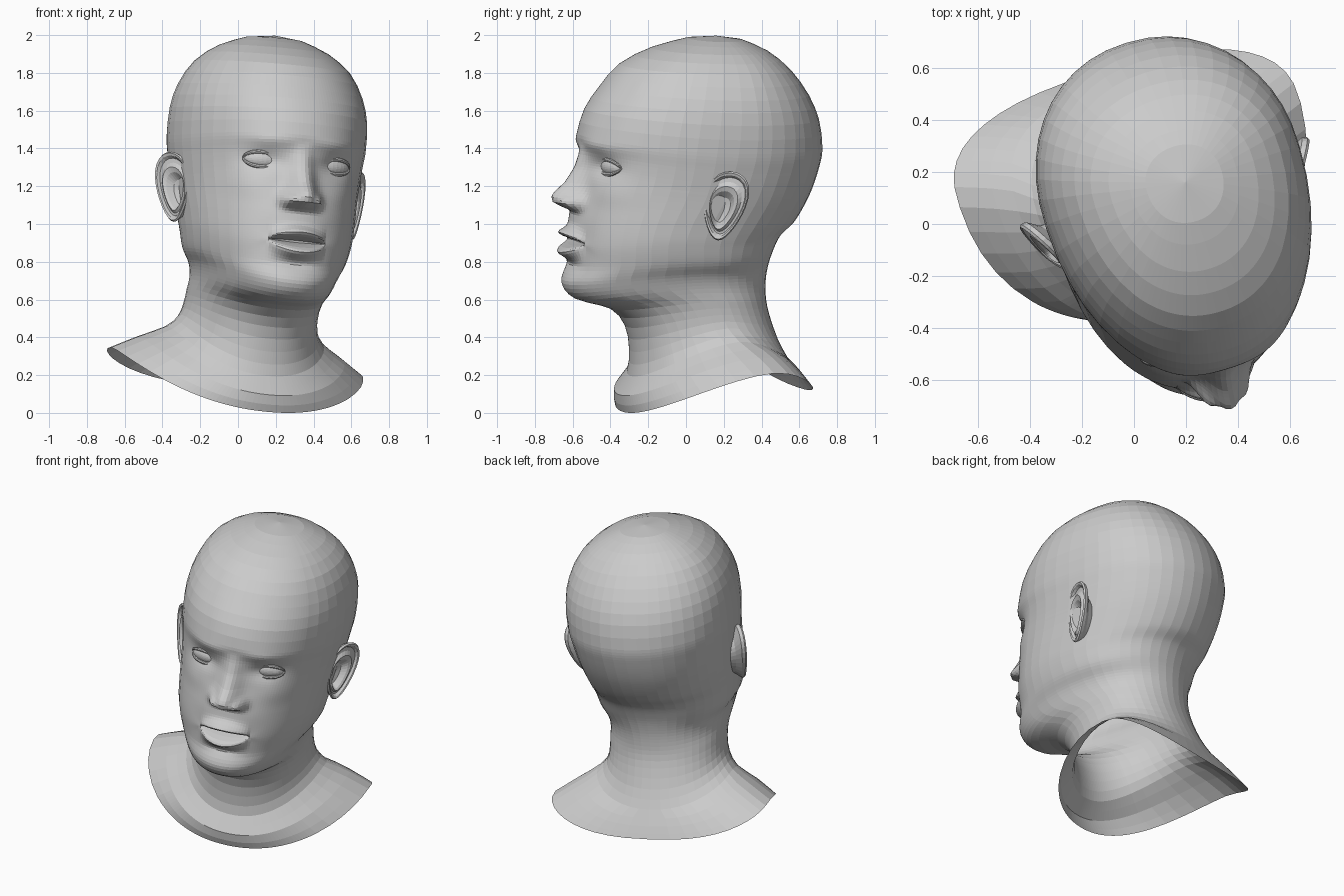
import bpy, bmesh, math
from mathutils import Matrix, Vector

if "Cube" in bpy.data.objects:
    bpy.data.objects.remove(bpy.data.objects["Cube"])

# The whole bust is symmetric, then turned and tilted as one
POSE = (Matrix.Translation((0.026, 0.04, 0.007)) @ Matrix.Rotation(math.radians(17), 4, 'Z')
        @ Matrix.Rotation(math.radians(5.7), 4, 'Y'))


def make_object(name, bm, local=Matrix()):
    bmesh.ops.recalc_face_normals(bm, faces=bm.faces)
    mesh = bpy.data.meshes.new(name)
    bm.to_mesh(mesh)
    bm.free()
    ob = bpy.data.objects.new(name, mesh)
    bpy.context.collection.objects.link(ob)
    ob.matrix_world = POSE @ local
    return ob


def skin(bm, loops):
    rows = [[bm.verts.new(p) for p in loop] for loop in loops]
    n = len(rows[0])
    for a, b in zip(rows, rows[1:]):
        for i in range(n):
            j = (i + 1) % n
            bm.faces.new((a[i], a[j], b[j], b[i]))
    return rows


def cap(bm, row, point):
    tip = bm.verts.new(point)
    for i in range(len(row)):
        bm.faces.new((row[i], row[(i + 1) % len(row)], tip))


def bump(dx, dz, sx, sz):
    return math.exp(-(dx / sx) ** 2 - (dz / sz) ** 2)


def lerp_table(table, z):
    for (z0, h0), (z1, h1) in zip(table, table[1:]):
        if z0 >= z >= z1:
            return h0 + (h1 - h0) * (z0 - z) / (z0 - z1)
    return 0.0


# Head, neck and shoulder sections: front y,z / half width, its y,z / back y,z
RINGS = [
    (-.09, 1.985, .15, .07, 1.98, .21, 1.98),
    (-.28, 1.93, .285, .08, 1.925, .34, 1.925),
    (-.45, 1.84, .405, .09, 1.83, .46, 1.83),
    (-.553, 1.72, .478, .09, 1.70, .56, 1.70),
    (-.633, 1.60, .507, .09, 1.57, .62, 1.57),
    (-.668, 1.47, .508, .08, 1.42, .645, 1.42),
    (-.655, 1.37, .495, .06, 1.31, .63, 1.31),
    (-.66, 1.22, .475, .02, 1.17, .585, 1.17),
    (-.70, 1.05, .455, -.05, 1.03, .51, 1.03),
    (-.715, .90, .44, -.08, .93, .43, .95),
    (-.715, .78, .415, -.07, .83, .385, .85),
    (-.74, .68, .37, -.06, .755, .365, .76),
    (-.67, .60, .352, -.03, .69, .36, .68),
    (-.47, .545, .35, .02, .62, .365, .60),
    (-.38, .45, .352, .05, .55, .385, .52),
    (-.35, .32, .368, .08, .48, .43, .40),
    (-.355, .19, .425, .13, .415, .485, .29),
    (-.415, .09, .56, .20, .345, .535, .20),
    (-.395, .0, .69, .25, .274, .57, .13),
]
STEPS = [2, 2, 2, 2, 2, 6, 11, 13, 13, 10, 5, 4, 3, 2, 2, 2, 2, 2]
NOSE = [(1.43, 0), (1.37, .02), (1.30, .045), (1.22, .09), (1.17, .135), (1.145, .145),
        (1.115, .128), (1.09, .07), (1.07, .015), (1.055, 0)]


def catmull(a, b, c, d, t):
    return [0.5 * (2 * q + (r - p) * t + (2 * p - 5 * q + 4 * r - s) * t * t
                   + (3 * q - p - 3 * r + s) * t ** 3) for p, q, r, s in zip(a, b, c, d)]


def sculpt(x, y, z):
    ax = abs(x)
    # eye sockets, brows, cheekbones
    d = -.03 * bump(ax - .19, z - 1.32, .09, .05)
    d += .012 * bump(ax - .19, z - 1.43, .12, .04)
    d += .02 * bump(ax - .28, z - 1.19, .12, .08)
    # nose bridge, tip and wings
    w = .05 + .026 * min(1, max(0, (1.38 - z) / .22))
    d += lerp_table(NOSE, z) * math.exp(-(ax / w) ** 2.2)
    d += .06 * bump(ax - .082, z - 1.12, .034, .034)
    # lips, parted mouth, groove above the chin
    lip = max(0, 1 - (x / .155) ** 2) ** .7
    dz = z - .905
    d += .06 * lip * math.exp(-((dz - .05) / .028) ** 2)
    d += .06 * lip * math.exp(-((dz + .055) / .032) ** 2)
    d -= .075 * lip * math.exp(-(dz / .017) ** 2)
    d -= .014 * bump(x, z - .785, .11, .025)
    # mesh rows pinch together at the mouth corners
    pinch = min(1, (x / .155) ** 2) * math.exp(-(max(0, ax - .155) / .06) ** 2)
    z -= .65 * dz * pinch * math.exp(-(dz / .09) ** 4)
    return x, y - d, z


def section(ring):
    yf, zf, w, yw, zw, yb, zb = ring
    half = [.034 * i for i in range(25)]
    rest = math.pi - half[-1]
    half += [half[-1] + rest * (i + 1) / 16 for i in range(16)]
    angles = half + [-a for a in reversed(half[1:-1])]
    pts = []
    for a in angles:
        s, c = math.sin(a), math.cos(a)
        # the shoulder collar is squarer at the back
        p = .8 if zw < .4 and c < 0 else .94
        x = math.copysign(w * abs(s) ** p, s)
        ye, ze = (yf, zf) if c > 0 else (yb, zb)
        y = yw + (ye - yw) * abs(c) ** p
        z = zw + (ze - zw) * abs(c) ** 1.5
        pts.append(sculpt(x, y, z) if y < -.2 and z > .6 else (x, y, z))
    return pts


# Head with neck and open shoulder collar
loops = []
for i, n in enumerate(STEPS):
    quad = [RINGS[min(max(i + k, 0), len(RINGS) - 1)] for k in (-1, 0, 1, 2)]
    loops += [section(catmull(*quad, k / n)) for k in range(n)]
loops.append(section(RINGS[-1]))
bm = bmesh.new()
rows = skin(bm, loops)
cap(bm, rows[0], (0, .065, 2.0))
make_object("head_and_neck", bm)

# Ear shells: outline scale, height off the ear plane, forward shift
EAR = [(.50, -.11, -.035), (.70, -.045, -.02), (.95, -.015, 0), (1, .004, 0), (.96, .014, 0),
       (.89, .010, 0), (.82, -.006, 0), (.72, -.004, -.005), (.62, .010, -.01),
       (.52, .002, -.018), (.36, -.03, -.025)]


def ear(side, name):
    out, along = Vector((.855, -.52, 0)), Vector((.52, .855, 0))

    def place(u, v, h):
        p = Vector((.507, -.015, 1.145)) + along * u + out * h
        return (side * p.x, p.y, p.z + v)

    ear_loops = []
    for scale, h, shift in EAR:
        loop = []
        for k in range(28):
            t = 2 * math.pi * k / 28
            v = .185 * math.sin(t) * scale
            u = .115 * math.cos(t) * (1 + .3 * math.sin(t)) * scale + .17 * v + shift
            loop.append(place(u, v + shift, h))
        ear_loops.append(loop)
    bm = bmesh.new()
    ear_rows = skin(bm, ear_loops)
    cap(bm, ear_rows[-1], place(-.025, -.025, -.04))
    make_object(name, bm)


# Eyeball and eyelid rim on each side
def eye(side, label):
    local = (Matrix.Translation((side * .198, -.55, 1.322))
             @ Matrix.Rotation(side * math.radians(14), 4, 'Z'))
    bm = bmesh.new()
    bmesh.ops.create_uvsphere(bm, u_segments=24, v_segments=16, radius=1)
    bmesh.ops.scale(bm, vec=(.095, .046, .05), verts=bm.verts)
    make_object(label + "_eyeball", bm, local)
    bm = bmesh.new()
    lid = []
    for k in range(32):
        t = 2 * math.pi * k / 32
        s = math.sin(t)
        mid = Vector((.097 * math.cos(t), -.002 - .033 * abs(s) ** .8, .039 * s))
        radial = Vector((.4 * math.cos(t), 0, s)).normalized()
        r = .005 + .006 * abs(s)
        lid.append([mid + radial * r * math.cos(q) + Vector((0, r * math.sin(q), 0))
                    for q in (i * math.pi / 4 for i in range(8))])
    skin(bm, lid + [lid[0]])
    bmesh.ops.remove_doubles(bm, verts=bm.verts, dist=.0001)
    make_object(label + "_eyelids", bm, local)


for side, label in ((1, "left"), (-1, "right")):
    ear(side, label + "_ear")
    eye(side, label)
